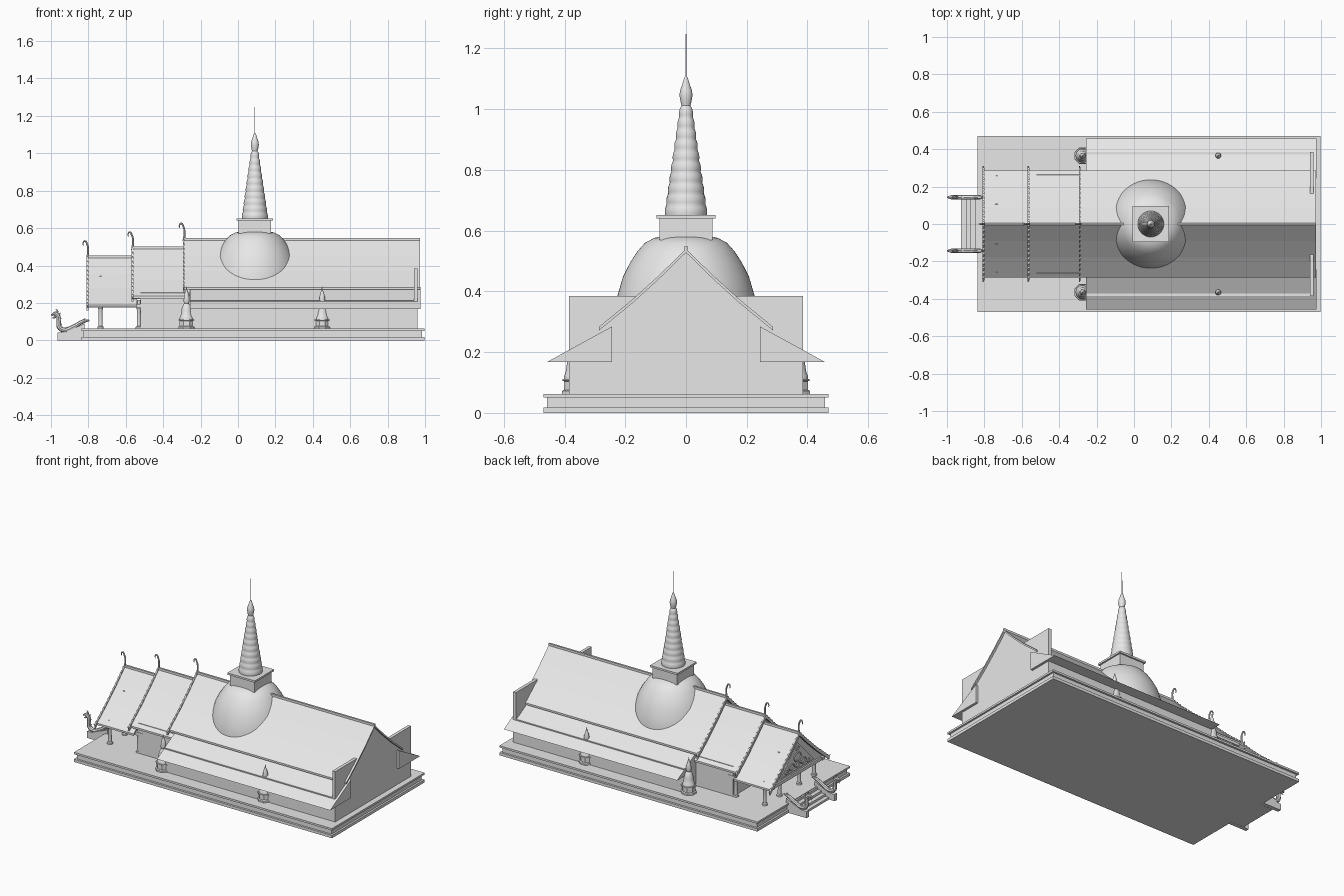
import bpy, bmesh, math
from mathutils import Vector

cube = bpy.data.objects.get("Cube")
if cube:
    bpy.data.objects.remove(cube, do_unlink=True)

stone = bpy.data.materials.new("pale_grey")
stone.use_nodes = True
GREY = (0.8, 0.8, 0.8, 1)
stone.diffuse_color = GREY
stone.node_tree.nodes["Principled BSDF"].inputs["Base Color"].default_value = GREY
smooth_parts = []


def finish(name, bm, smooth=False):
    bmesh.ops.recalc_face_normals(bm, faces=bm.faces)
    mesh = bpy.data.meshes.new(name)
    bm.to_mesh(mesh)
    bm.free()
    mesh.materials.append(stone)
    ob = bpy.data.objects.new(name, mesh)
    bpy.context.collection.objects.link(ob)
    if smooth:
        smooth_parts.append(ob)
    return ob


def box(name, x0, x1, y0, y1, z0, z1):
    bm = bmesh.new()
    bmesh.ops.create_cube(bm, size=1)
    for v in bm.verts:
        v.co = (x0 + (v.co.x + .5) * (x1 - x0), y0 + (v.co.y + .5) * (y1 - y0),
                z0 + (v.co.z + .5) * (z1 - z0))
    return finish(name, bm)


def prism(name, pts, a, b, axis="x"):
    """Extrude a 2D outline along x (outline in y, z) or along y (outline in x, z)."""
    bm = bmesh.new()
    place = (lambda p, t: (t, p[0], p[1])) if axis == "x" else (lambda p, t: (p[0], t, p[1]))
    face = bm.faces.new([bm.verts.new(place(p, a)) for p in pts])
    ext = bmesh.ops.extrude_face_region(bm, geom=[face])
    for v in ext["geom"]:
        if isinstance(v, bmesh.types.BMVert):
            v.co[0 if axis == "x" else 1] = b
    return finish(name, bm)


def lathe(name, profile, x, y, sides=32, turn=0.0):
    bm = bmesh.new()
    rings = [[bm.verts.new((x + r * math.cos(turn + math.tau * i / sides),
                            y + r * math.sin(turn + math.tau * i / sides), z))
              for i in range(sides)] for r, z in profile]
    for lo, hi in zip(rings, rings[1:]):
        for i in range(sides):
            j = (i + 1) % sides
            bm.faces.new((lo[i], lo[j], hi[j], hi[i]))
    bm.faces.new(rings[0])
    bm.faces.new(rings[-1])
    return finish(name, bm, sides > 8)


def tube(name, pts, radius, radii):
    cu = bpy.data.curves.new(name, "CURVE")
    cu.dimensions = "3D"
    cu.bevel_depth = radius
    cu.bevel_resolution = 2
    cu.resolution_u = 6
    cu.use_fill_caps = True
    sp = cu.splines.new("BEZIER")
    sp.bezier_points.add(len(pts) - 1)
    for bp, p, r in zip(sp.bezier_points, pts, radii):
        bp.co, bp.radius = p, r
        bp.handle_left_type = bp.handle_right_type = "AUTO"
    cu.materials.append(stone)
    ob = bpy.data.objects.new(name, cu)
    bpy.context.collection.objects.link(ob)
    bpy.ops.object.select_all(action="DESELECT")
    ob.select_set(True)
    bpy.context.view_layer.objects.active = ob
    bpy.ops.object.convert(target="MESH")
    smooth_parts.append(bpy.context.view_layer.objects.active)


# Roof slope: height at a distance from the ridge
SLOPE = [(0, .54), (.09, .452), (.178, .372), (.287, .283)]


def roof_z(y):
    for (y0, z0), (y1, z1) in zip(SLOPE, SLOPE[1:]):
        if y <= y1 or y1 == SLOPE[-1][0]:
            return z0 + (z1 - z0) * (y - y0) / (y1 - y0)


def both_sides(half):
    return [(-y, z) for y, z in reversed(half[1:])] + half


def roof(name, x0, x1, drop):
    top = both_sides([(y, z - drop) for y, z in SLOPE])
    under = [(y, z - .012) for y, z in reversed(top)]
    prism(name + "_roof", top + under, x0, x1)
    box(name + "_ridge", x0, x1, -.006, .006, .53 - drop, .548 - drop)


def gable(name, x0, x1, drop, floor):
    half = [(y, z - drop - .008) for y, z in SLOPE[:3]] + [(.265, roof_z(.265) - drop - .008)]
    prism(name, both_sides(half) + [(.265, floor), (-.265, floor)], x0, x1)


def bargeboard(name, x, drop):
    # toothed rake board with a hooked finial at its peak
    n = 24
    half = [(.302 * i / n, roof_z(.302 * i / n) - drop + (.012 if i % 2 else .004))
            for i in range(n + 1)]
    under = [(y, roof_z(abs(y)) - drop - .016) for y in (.302, .178, .09, 0, -.09, -.178, -.302)]
    prism(name + "_bargeboard", both_sides(half) + under, x - .005, x + .005)
    z = .54 - drop
    tube(name + "_finial", [(x, 0, z - .01), (x + .004, 0, z + .04), (x - .002, 0, z + .068),
                            (x - .014, 0, z + .085), (x - .024, 0, z + .07),
                            (x - .02, 0, z + .06)], .005, (1.3, 1, 1, .9, .6, .2))
    for s in (-1, 1):
        zt = roof_z(.3) - drop
        tube(name + "_eave_hook", [(x, s * .285, zt + .008), (x, s * .302, zt),
                                   (x - .003, s * .31, zt + .014)], .004, (1, 1, .3))


# Stepped platform
box("platform_foot", -.837, .997, -.47, .47, 0, .018)
box("platform_body", -.825, .985, -.457, .457, .018, .05)
box("platform_rim", -.837, .997, -.47, .47, .05, .062)

# Hall walls
box("hall_wall", -.255, .95, -.385, .385, .06, .214)
box("rear_wall", .94, .96, -.385, .385, .06, .385)
box("middle_wall", -.52, -.25, -.265, .265, .06, .256)

# Three stepped roofs with gables
for name, x0, x1, drop in (("main", -.29, .973, 0), ("middle", -.565, -.26, .047),
                           ("porch", -.805, -.54, .094)):
    roof(name, x0, x1, drop)
    bargeboard(name, x0, drop)
    gable(name + "_gable", x0 + .02, x0 + .032, drop, .275 - drop)
gable("rear_gable", .94, .96, 0, .2)
for s in (-1, 1):
    prism("side_roof", [(s * .243, .285), (s * .457, .168), (s * .243, .168)], -.257, .975)
    box("middle_eave_beam", -.56, -.27, s * .262 - .008, s * .262 + .008, .222, .236)
    box("porch_eave_beam", -.8, -.49, s * .255 - .012, s * .255 + .012, .175, .195)

# Porch front: tie beam, pediment relief and columns
box("porch_tie_beam", -.795, -.775, -.26, .26, .175, .195)
prism("pediment_frame", [(-.17, .21), (.17, .21), (0, .385), (0, .365), (.14, .222),
                         (-.14, .222), (0, .365), (0, .385)][:3], -.791, -.785)
for y, z, r in ((0, .29, .035), (-.06, .245, .024), (.06, .245, .024), (0, .24, .022),
                (.11, .228, .014), (-.11, .228, .014), (0, .345, .014)):
    loop = [(-.793, y + r * math.cos(a), z + r * math.sin(a) * .7)
            for a in [math.tau * k / 8 for k in range(9)]]
    tube("pediment_scroll", loop, .004, [1] * 9)
for x, y, top in ((-.735, .1, .345), (-.735, .25, .214), (-.53, .25, .215)):
    for s in (-1, 1):
        lathe("porch_column", [(.017, .06), (.017, .072), (.011, .076), (.01, .16),
                               (.014, .172), (.009, .178), (.009, top)], x, s * y, 16)

# Entrance steps
for i in range(4):
    box("step", -.925 + i * .026, -.82, -.13, .13, 0, .0145 * (i + 1))

# Stair walls carrying serpent railings
for s in (-1, 1):
    y = s * .143
    prism("stair_wall", [(-.965, 0), (-.965, .042), (-.92, .045), (-.82, .09), (-.82, 0)],
          y - .012, y + .012, "y")
    path = [(-.795, .108), (-.83, .1), (-.88, .072), (-.925, .055), (-.955, .07),
            (-.958, .1), (-.962, .13), (-.975, .142), (-.998, .135)]
    tube("serpent_body", [(x, y, z) for x, z in path], .012,
         (.4, .9, 1, 1.1, 1.1, 1, .95, 1, .35))
    tube("serpent_jaw", [(-.97, y, .135), (-.982, y, .122), (-.994, y, .12)], .006, (1, .9, .3))
    tube("serpent_crest", [(-.97, y, .145), (-.966, y, .157), (-.974, y, .168)],
         .006, (1.2, .8, .2))
    for x, z in path[1:7]:
        prism("serpent_fin", [(x - .008, z + .006), (x + .014, z + .02), (x + .01, z)],
              y - .003, y + .003, "y")

# Great dome, square block and ringed spire
CX = .09
lathe("dome", [(.237, .25), (.236, .33), (.226, .385), (.207, .45), (.184, .495),
               (.16, .532), (.135, .56), (.105, .576), (.06, .586)], CX, 0, 64)
box("spire_block", CX - .087, CX + .087, -.087, .087, .57, .64)
box("spire_block_cap", CX - .097, CX + .097, -.097, .097, .64, .652)
rings, spire = 10, []
for i in range(rings):
    z0, h = .65 + i * .036, .036
    r = .069 - .0052 * i
    spire += [(r + .003 * math.sin(math.pi * k / 5) - .005 * k / 5, z0 + h * k / 5)
              for k in range(5)]
lathe("ringed_spire", spire + [(.015, 1.012)], CX, 0, 32)
lathe("spire_bud", [(.014, 1.008), (.018, 1.025), (.0215, 1.045), (.02, 1.06), (.013, 1.08),
                    (.007, 1.1), (.003, 1.108)], CX, 0, 24)
lathe("spire_needle", [(.0022, 1.1), (.0016, 1.247)], CX, 0, 8)

# Small corner shrines
for x in (-.275, .45):
    for s in (-1, 1):
        y = s * .365
        lathe("shrine_plinth", [(.047, .06), (.047, .072), (.04, .076), (.04, .104),
                                (.046, .106), (.046, .112)], x, y, 8, math.pi / 8)
        lathe("shrine_bell", [(.037, .11), (.037, .122), (.032, .13), (.028, .155),
                              (.025, .175), (.018, .19), (.012, .198), (.016, .206),
                              (.015, .222), (.0145, .235), (.009, .255), (.004, .27),
                              (.001, .287)], x, y, 24)

# Smooth shading on rounded parts
bpy.ops.object.select_all(action="DESELECT")
for ob in smooth_parts:
    ob.select_set(True)
bpy.context.view_layer.objects.active = smooth_parts[0]
bpy.ops.object.shade_smooth_by_angle(angle=math.radians(35))
